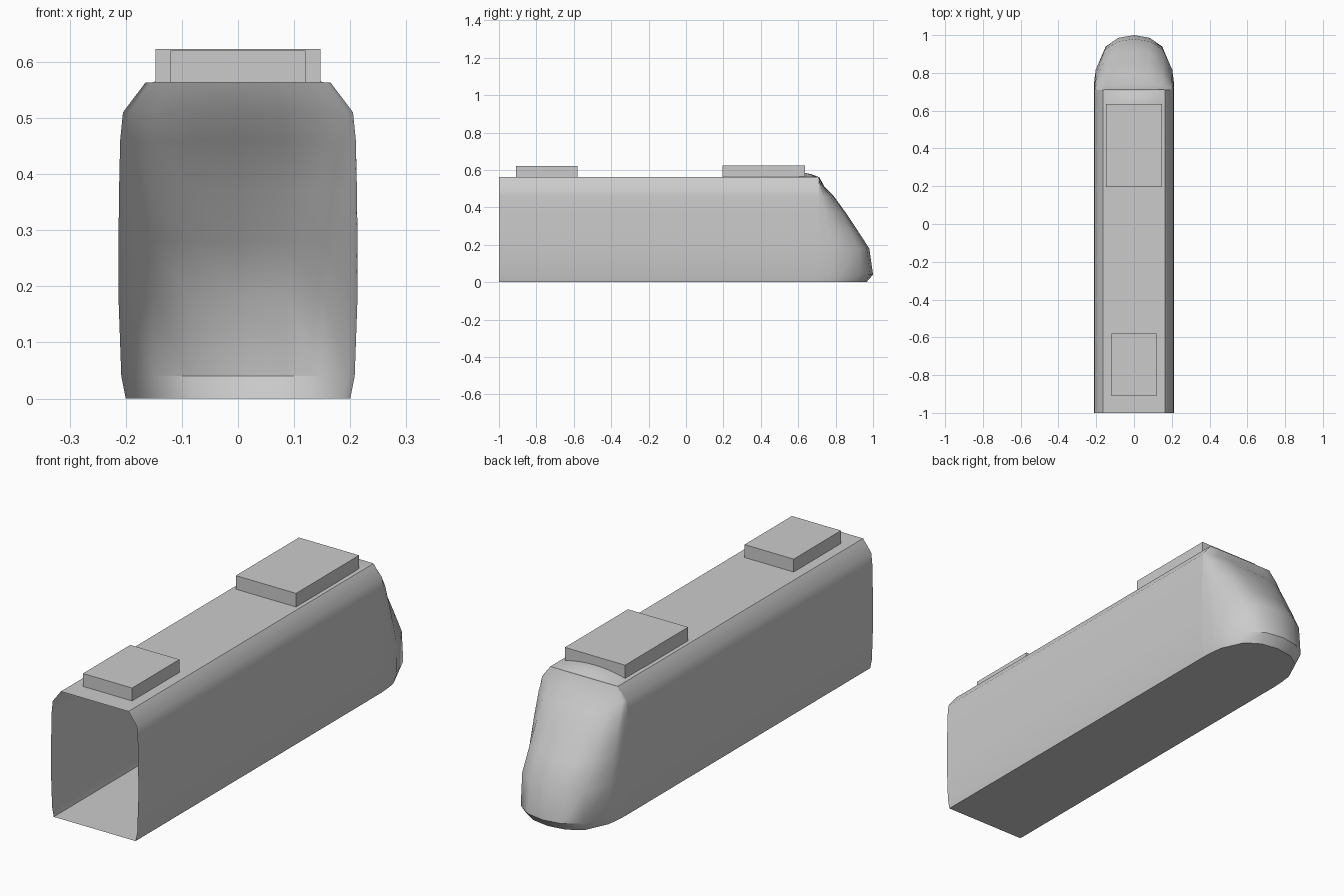
import bpy, bmesh, math

old = bpy.data.objects.get("Cube")
if old:
    bpy.data.objects.remove(old, do_unlink=True)

grey = bpy.data.materials.new("plain grey")
grey.use_nodes = True
colour = (0.6, 0.6, 0.6, 1)
grey.diffuse_color = colour
grey.node_tree.nodes["Principled BSDF"].inputs["Base Color"].default_value = colour

REAR, JOIN, ROOF = -1.0, 0.71, 0.563

# Shell levels: height, half width, how far forward the nose reaches
LEVELS = [(0, 0.2, 0.965), (0.04, 0.208, 1.0), (0.18, 0.213, 0.98),
          (0.28, 0.213, 0.915), (0.37, 0.212, 0.855), (0.46, 0.21, 0.79),
          (0.51, 0.205, 0.74), (ROOF, 0.165, 0.712)]

# Rounded plan of the nose, as fractions of width and reach
HALF = [(1, 0), (0.985, 0.2), (0.95, 0.4), (0.72, 0.79), (0.4, 0.95), (0, 1)]
PLAN = HALF + [(-u, v) for u, v in reversed(HALF[:-1])]


def finish(name, bm, angle=None):
    mesh = bpy.data.meshes.new(name)
    bm.to_mesh(mesh)
    bm.free()
    mesh.materials.append(grey)
    obj = bpy.data.objects.new(name, mesh)
    bpy.context.collection.objects.link(obj)
    if angle:
        bpy.ops.object.select_all(action="DESELECT")
        obj.select_set(True)
        bpy.context.view_layer.objects.active = obj
        bpy.ops.object.shade_smooth_by_angle(angle=math.radians(angle))
    return obj


def loft(bm, rows):
    grid = [[bm.verts.new(p) for p in row] for row in rows]
    for a, b in zip(grid, grid[1:]):
        for i in range(len(a) - 1):
            bm.faces.new((a[i], a[i + 1], b[i + 1], b[i]))
    return grid


def box(name, half_width, y0, y1, top):
    bm = bmesh.new()
    bmesh.ops.create_cube(bm, size=1)
    for v in bm.verts:
        v.co.x *= 2 * half_width
        v.co.y = y0 if v.co.y < 0 else y1
        v.co.z = ROOF if v.co.z < 0 else top
    finish(name, bm)


# Hollow carriage tube, open at the rear
bm = bmesh.new()
section = [(w, z) for z, w, _ in LEVELS] + [(-w, z) for z, w, _ in reversed(LEVELS)]
section.append(section[0])
loft(bm, [[(x, y, z) for x, z in section] for y in (JOIN, REAR)])
bmesh.ops.remove_doubles(bm, verts=bm.verts, dist=0.0001)
bmesh.ops.recalc_face_normals(bm, faces=bm.faces)
finish("carriage_body", bm, 40)

# Sloping rounded nose with a flat underside
bm = bmesh.new()
rings = loft(bm, [[(u * w, JOIN + v * (reach - JOIN), z) for u, v in PLAN]
                  for z, w, reach in LEVELS])
bm.faces.new(list(reversed(rings[0])))
bm.faces.new(rings[-1])
finish("nose", bm, 40)

# Low fairing that blends the forward roof unit into the nose
bm = bmesh.new()
fairing = []
for y, rise in ((0.5, 0.006), (0.63, 0.022), (0.67, 0.014), (0.705, 0.001)):
    fairing.append([(0.155 * t / 4, y, ROOF + rise * (1 - (t / 4) ** 2))
                    for t in range(-4, 5)])
loft(bm, fairing)
finish("roof_fairing", bm, 40)

# Roof equipment boxes
box("forward_roof_unit", 0.147, 0.195, 0.635, 0.623)
box("rear_roof_unit", 0.12, -0.91, -0.58, 0.62)
